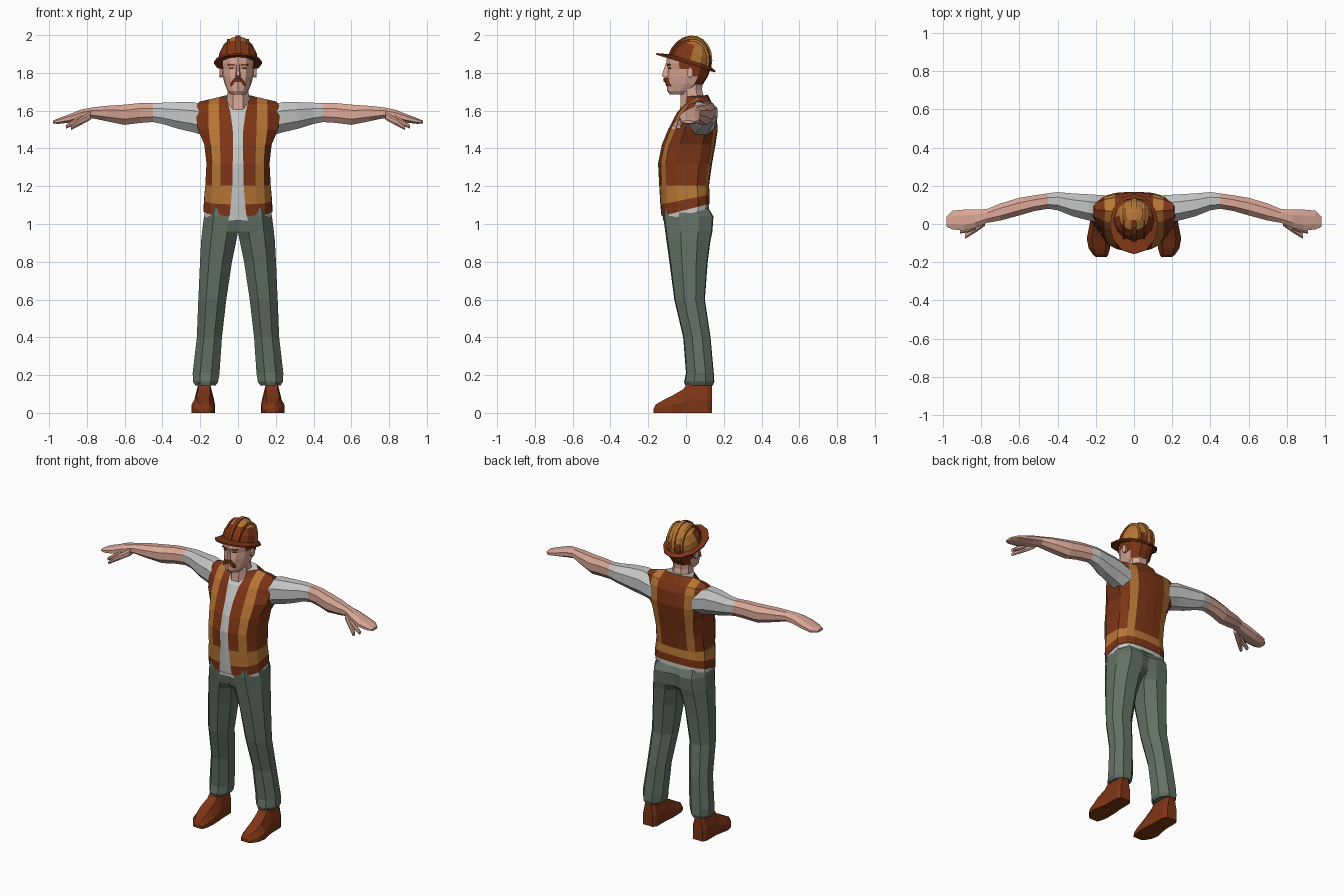
import bpy, bmesh, math
from mathutils import Matrix, Vector

if "Cube" in bpy.data.objects:
    bpy.data.objects.remove(bpy.data.objects["Cube"])


def mat(name, rgb):
    m = bpy.data.materials.new(name)
    m.diffuse_color = (*rgb, 1)
    m.use_nodes = True
    m.node_tree.nodes["Principled BSDF"].inputs["Base Color"].default_value = m.diffuse_color
    return m


RUST = mat("rust", (0.21, 0.036, 0.008))
ORANGE = mat("orange", (0.47, 0.18, 0.035))
SHIRT = mat("light grey", (0.56, 0.57, 0.56))
GREEN = mat("grey green", (0.125, 0.165, 0.13))
SKIN = mat("skin", (0.70, 0.39, 0.31))
DARK = mat("dark brown", (0.06, 0.015, 0.006))


def loft(name, rings, mats, rule=None, mirror=False, matrix=None):
    """Skin a list of equal-length point rings; rule(ring, column) gives the material."""
    bm = bmesh.new()
    vs = [[bm.verts.new(p) for p in r] for r in rings]
    n = len(rings[0])
    for i in range(len(rings) - 1):
        for j in range(n):
            k = (j + 1) % n
            f = bm.faces.new((vs[i][j], vs[i][k], vs[i + 1][k], vs[i + 1][j]))
            f.material_index = rule(i, j) if rule else 0
    for i, row in ((0, vs[0]), (len(rings) - 2, vs[-1])):
        bm.faces.new(row).material_index = rule(i, 0) if rule else 0
    bmesh.ops.remove_doubles(bm, verts=bm.verts, dist=0.0005)
    bmesh.ops.recalc_face_normals(bm, faces=bm.faces)
    if matrix:
        bm.transform(matrix)
    me = bpy.data.meshes.new(name)
    bm.to_mesh(me)
    bm.free()
    for m in mats:
        me.materials.append(m)
    ob = bpy.data.objects.new(name, me)
    bpy.context.collection.objects.link(ob)
    if mirror:
        ob.modifiers.new("mirror", 'MIRROR').use_mirror_merge = False
    return ob


def both(half):
    """Close a half ring that starts and ends on the centre line."""
    return half + [(-x, y, z) for x, y, z in half[-2:0:-1]]


def octagon(a0, a1, b0, b1, c=0.28):
    """Chamfered rectangle as (a, b) pairs."""
    uv = [(0, c), (c, 0), (1 - c, 0), (1, c), (1, 1 - c), (1 - c, 1), (c, 1), (0, 1 - c)]
    return [(a0 + (a1 - a0) * u, b0 + (b1 - b0) * v) for u, v in uv]


# Vest: columns follow the opening, the stripes and the side panel
def vest_ring(z, w, yf, yb, o, a, b, slope=0.0):
    d = yb - yf
    half = [(0, yf), (o, yf + .01 * d), (a, yf + .06 * d), (b, yf + .14 * d), (w, yf + .34 * d),
            (w, yf + .76 * d), (b, yb - .08 * d), (a, yb - .02 * d), (o, yb), (0, yb)]
    return both([(x, y, z + slope * y) for x, y in half])


vest = [vest_ring(1.075, .182, -.13, .125, .045, .10, .145, .26),
        vest_ring(1.13, .179, -.136, .125, .038, .098, .143, .2),
        vest_ring(1.205, .173, -.142, .122, .03, .094, .138),
        vest_ring(1.32, .167, -.148, .138, .028, .092, .138),
        vest_ring(1.42, .178, -.128, .156, .026, .095, .145),
        vest_ring(1.50, .212, -.095, .168, .028, .098, .155),
        vest_ring(1.59, .225, -.048, .160, .040, .10, .155),
        vest_ring(1.635, .215, -.005, .140, .052, .10, .155)]
# shoulder seam: front and back columns meet around the neck opening
vest.append(both([(0, -.022, 1.64), (.062, .005, 1.675), (.10, .065, 1.672), (.152, .07, 1.66),
                  (.203, .075, 1.648), (.203, .075, 1.648), (.152, .07, 1.66), (.10, .065, 1.672),
                  (.062, .105, 1.682), (0, .115, 1.685)]))


def vest_rule(i, j):
    j = min(j, 17 - j)
    if j == 0:
        return 2
    if i == 0:
        return 0
    return 1 if i == 1 or j in (2, 6) else 0


loft("vest", vest, [RUST, ORANGE, SHIRT], vest_rule)
loft("shirt_hem", [vest_ring(1.05, .177, -.122, .121, .045, .10, .145, .26),
                   vest_ring(1.12, .174, -.126, .121, .04, .10, .143, .2)], [SHIRT])

# Arms: (x, y front, y back, z low, z high)
arm = [(.15, .0, .15, 1.46, 1.62), (.235, .018, .155, 1.485, 1.645), (.32, .04, .16, 1.505, 1.645),
       (.40, .072, .167, 1.53, 1.642), (.45, .08, .16, 1.54, 1.64), (.52, .068, .15, 1.535, 1.64),
       (.60, .045, .137, 1.525, 1.632), (.70, .018, .107, 1.545, 1.625), (.77, .006, .078, 1.56, 1.617),
       (.83, -.02, .075, 1.548, 1.606), (.89, -.035, .075, 1.537, 1.582), (.95, -.028, .07, 1.53, 1.56),
       (.98, -.015, .04, 1.532, 1.547)]


def limb(name, sections, mats, rule=None):
    loft(name, [[(x, y, z) for y, z in octagon(*s)] for x, *s in sections], mats, rule, True)


limb("arm", arm, [SHIRT, SKIN], lambda i, j: 0 if i < 4 else 1)
limb("thumb", [(.78, -.01, .03, 1.552, 1.595), (.83, -.045, -.01, 1.525, 1.565),
               (.885, -.078, -.052, 1.497, 1.52)], [SKIN])
limb("index_finger", [(.83, -.03, .0, 1.545, 1.575), (.875, -.045, -.018, 1.52, 1.55),
                      (.91, -.05, -.028, 1.505, 1.525)], [SKIN])

# Trouser legs: (z, x inner, x outer, y front, y back, inner corner)
legs = [(1.085, 0, .172, -.118, .118, .03), (1.04, 0, .18, -.121, .145, .03), (.96, 0, .19, -.11, .14, .06),
        (.915, .008, .195, -.104, .13, .2), (.80, .032, .201, -.088, .115, .28), (.60, .062, .21, -.062, .10, .28),
        (.40, .085, .218, -.015, .13, .28), (.21, .098, .24, .0, .147, .28), (.165, .105, .238, -.01, .15, .28),
        (.145, .118, .226, -.004, .142, .28)]


def leg_ring(z, xi, xo, yf, yb, c):
    uv = [(0, c), (.3, 0), (.72, .03), (1, .33), (1, .7), (.75, .98), (.3, 1), (0, 1 - c)]
    return [(xi + (xo - xi) * u, yf + (yb - yf) * v, z) for u, v in uv]


loft("trouser_leg", [leg_ring(*s) for s in legs], [GREEN], mirror=True)

# Boots: (y, x inner, x outer, height)
boots = [(.137, .145, .215, .15), (.115, .13, .228, .165), (.015, .128, .23, .165), (-.015, .124, .235, .125),
         (-.075, .122, .247, .09), (-.125, .125, .238, .065), (-.16, .135, .215, .045), (-.172, .142, .2, .022)]
loft("boot", [[(a, y, 0), (b, y, 0), (b, y, h * .45), (b - (b - a) * .22, y, h),
               (a + (b - a) * .22, y, h), (a, y, h * .45)] for y, a, b, h in boots], [RUST], mirror=True)

# Neck
loft("neck", [[(x, y, z) for x, y in octagon(-w, w, f, b)] for z, w, f, b in
              [(1.60, .06, -.032, .10), (1.66, .058, -.028, .098), (1.71, .056, -.028, .085),
               (1.77, .056, -.03, .09)]], [SKIN])


# Head with hair at the sides and back
def head_ring(z, w, yf, yb):
    d = yb - yf
    return both([(w * u, yf + d * v, z) for u, v in
                 [(0, 0), (.5, .07), (.9, .28), (1, .52), (.95, .76), (.5, .97), (0, 1)]])


def hair_rule(i, j):
    j = min(j, 11 - j)
    return int((j >= 4 and i >= 2) or (j == 3 and i >= 3) or (j == 2 and i >= 4))


loft("head", [head_ring(*r) for r in
              [(1.685, .038, -.085, .0), (1.705, .055, -.10, .035), (1.74, .07, -.103, .09),
               (1.78, .081, -.103, .115), (1.82, .087, -.097, .13), (1.85, .089, -.105, .135),
               (1.89, .088, -.10, .13)]], [SKIN, RUST], hair_rule)

# Nose, moustache, ears
loft("nose", [[(-w, -.085, z), (-w * .5, y, z), (w * .5, y, z), (w, -.085, z)] for z, w, y in
              [(1.85, .009, -.107), (1.80, .014, -.124), (1.785, .018, -.128), (1.772, .015, -.112)]], [SKIN])
tache = [(0, 1.774), (.02, 1.772), (.036, 1.752), (.042, 1.73), (.03, 1.732), (.016, 1.752), (0, 1.754)]
loft("moustache", [[(x, y + abs(x) * .45, z) for x, z in tache] for y in (-.119, -.09)], [RUST], mirror=True)
loft("ear", [[(x, y, z) for y, z in octagon(.005 + s, .038 - s, 1.775 + s, 1.825 - s)]
             for x, s in ((.075, .004), (.096, 0), (.099, .006))], [SKIN], mirror=True)


# Eyes and brows: thin plates following the face
def face_plate(name, x, z, w, h, y, m):
    corners = [(-w, -h), (w, -h), (w, h), (-w, h)]
    rings = [[(x + u, y + t + .33 * u, z + v) for u, v in corners] for t in (0, .008)]
    loft(name, rings, [m], mirror=True)


face_plate("eye", .034, 1.825, .011, .004, -.088, DARK)
face_plate("eyebrow", .034, 1.843, .018, .004, -.095, RUST)

# Hard hat, tilted back on the head
tilt = Matrix.Translation(Vector((0, 0, 1.858))) @ Matrix.Rotation(math.radians(-16.7), 4, 'X')
CY = .018


def oval(rx, ry, h, cy, n=12):
    return [(rx * math.sin(math.tau * k / n), cy - ry * math.cos(math.tau * k / n), h) for k in range(n)]


steps = [math.radians(a) for a in (0, 22, 44, 66, 83)]
loft("hat_dome", [oval(.107 * math.cos(t), .115 * math.cos(t), .142 * math.sin(t), CY) for t in steps],
     [ORANGE, RUST], lambda i, j: int(i < 2 and j in (0, 1, 2, 9, 10, 11)), matrix=tilt)
loft("hat_brim", [oval(.104, .112, .014, CY), oval(.128, .163, .0, 0), oval(.127, .162, -.009, 0),
                  oval(.10, .11, -.003, CY)], [RUST], matrix=tilt)
# raised ribs over the dome, rust at the front and orange behind
for name, cx, half_w, s in (("hat_ridge", 0, .012, 1), ("hat_side_rib", .052, .006, .875)):
    rib = []
    for k in range(11):
        t = math.pi * k / 10
        rib.append([(cx + dx, CY - .115 * s * q * math.cos(t), .142 * s * q * math.sin(t))
                    for dx, q in ((-half_w, .93), (half_w, .93), (half_w, 1.04), (-half_w, 1.04))])
    loft(name, rib, [RUST, ORANGE], lambda i, j: int(i > 3), mirror=cx > 0, matrix=tilt)
